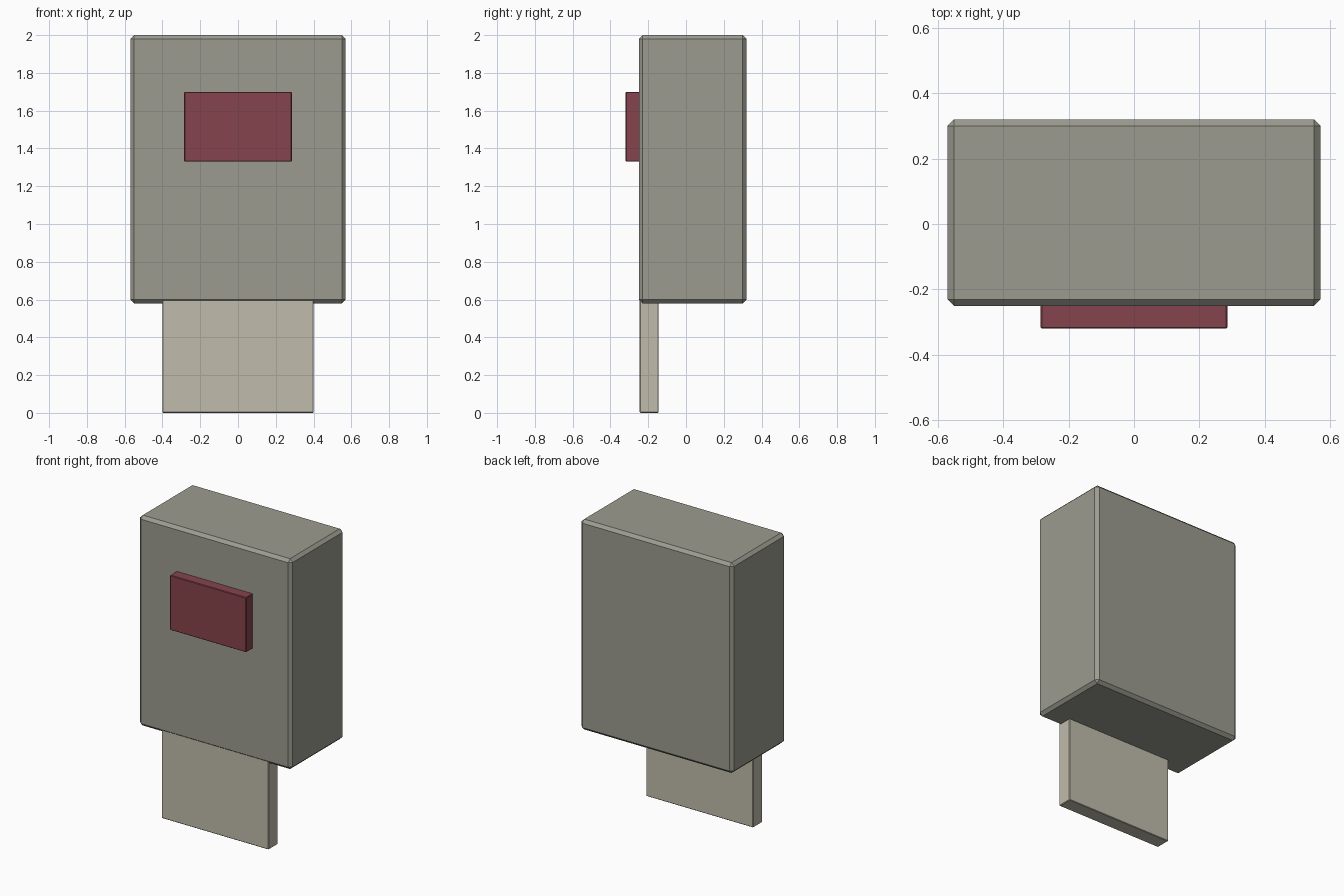
import bpy
import bmesh
from mathutils import Vector

if "Cube" in bpy.data.objects:
    bpy.data.objects.remove(bpy.data.objects["Cube"])


def material(name, rgb):
    mat = bpy.data.materials.new(name)
    mat.diffuse_color = (*rgb, 1.0)
    mat.use_nodes = True
    mat.node_tree.nodes["Principled BSDF"].inputs["Base Color"].default_value = mat.diffuse_color
    return mat


def chamfered_box(name, low, high, chamfer, mat):
    """Box between two corners with flat single-step chamfers."""
    low, high = Vector(low), Vector(high)
    size, centre = high - low, (low + high) / 2
    bm = bmesh.new()
    bmesh.ops.create_cube(bm, size=1.0)
    bmesh.ops.scale(bm, vec=size, verts=bm.verts)
    bmesh.ops.bevel(bm, geom=bm.edges[:], offset=chamfer, segments=1,
                    affect='EDGES', profile=0.5)
    mesh = bpy.data.meshes.new(name)
    bm.to_mesh(mesh)
    bm.free()
    mesh.materials.append(mat)
    obj = bpy.data.objects.new(name, mesh)
    obj.location = centre
    bpy.context.collection.objects.link(obj)
    return obj


grey = material("warm_grey", (0.33, 0.33, 0.28))
red = material("dark_red", (0.235, 0.057, 0.072))
cream = material("cream", (0.53, 0.50, 0.41))

# Main housing
chamfered_box("housing", (-0.57, -0.25, 0.58), (0.57, 0.32, 2.0), 0.02, grey)

# Raised panel on the front of the housing
chamfered_box("front_panel", (-0.285, -0.32, 1.33), (0.285, -0.245, 1.70), 0.004, red)

# Flat slab hanging below the front edge
chamfered_box("lower_slab", (-0.40, -0.245, 0.0), (0.40, -0.145, 0.60), 0.004, cream)
